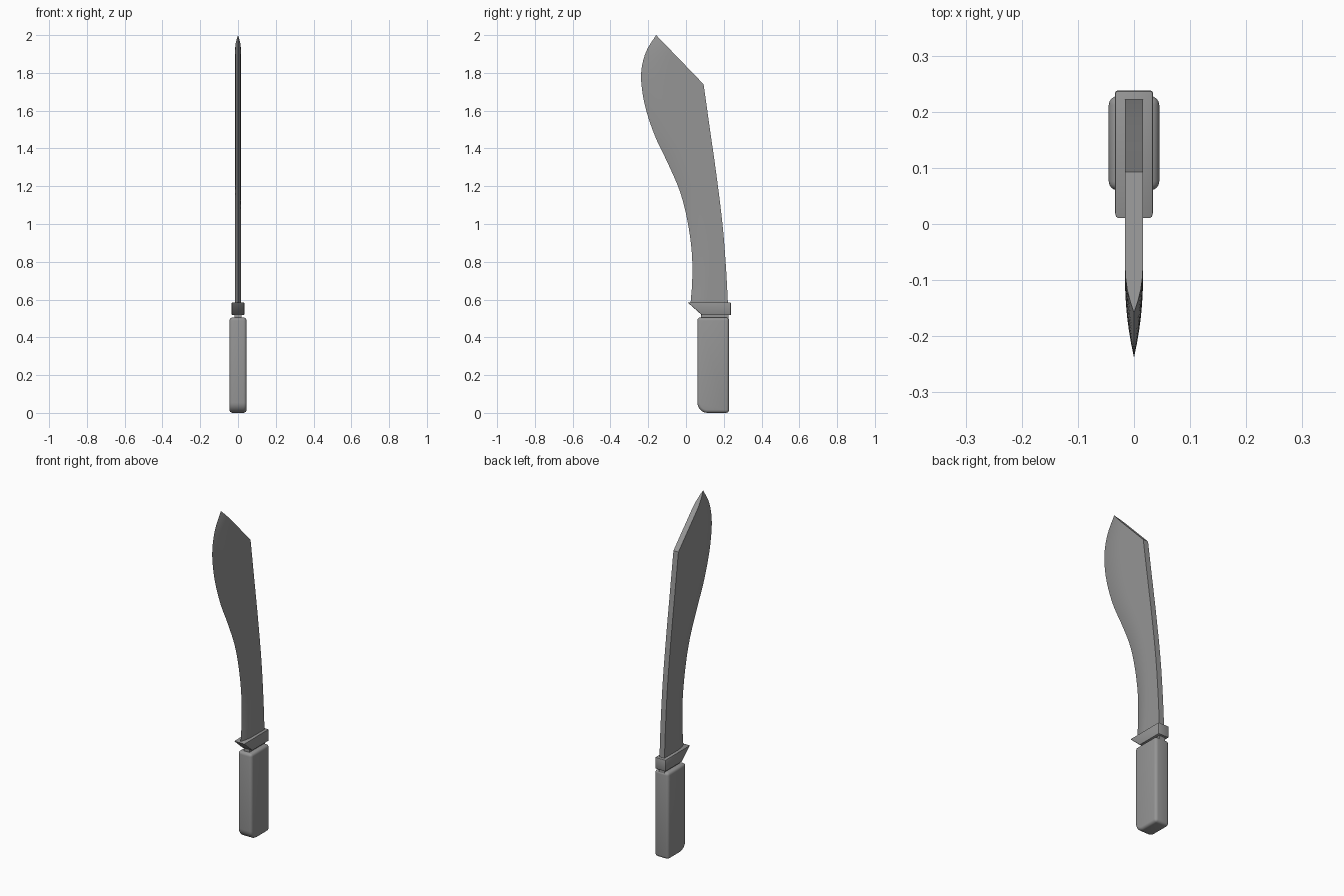
import bpy
import bmesh
from math import cos, sin, pi, radians

cube = bpy.data.objects.get("Cube")
if cube:
    bpy.data.objects.remove(cube, do_unlink=True)

grey = bpy.data.materials.new("plain grey")
grey.use_nodes = True
GREY = (0.3, 0.3, 0.3, 1)
grey.diffuse_color = GREY
grey.node_tree.nodes["Principled BSDF"].inputs["Base Color"].default_value = GREY


def finish(bm, name, angle=35):
    """Turn a bmesh into a named object, smooth with sharp edges kept."""
    bmesh.ops.recalc_face_normals(bm, faces=bm.faces[:])
    mesh = bpy.data.meshes.new(name)
    bm.to_mesh(mesh)
    bm.free()
    mesh.materials.append(grey)
    obj = bpy.data.objects.new(name, mesh)
    bpy.context.collection.objects.link(obj)
    bpy.ops.object.select_all(action="DESELECT")
    obj.select_set(True)
    bpy.context.view_layer.objects.active = obj
    bpy.ops.object.shade_smooth_by_angle(angle=radians(angle))
    return obj


def slab(name, profile, half, bevel=0, segments=1):
    """Extrude a (y, z) profile sideways and round its sharp edges."""
    bm = bmesh.new()
    face = bm.faces.new([bm.verts.new((-half, y, z)) for y, z in profile])
    new = bmesh.ops.extrude_face_region(bm, geom=[face])["geom"]
    verts = [v for v in new if isinstance(v, bmesh.types.BMVert)]
    bmesh.ops.translate(bm, verts=verts, vec=(2 * half, 0, 0))
    bmesh.ops.recalc_face_normals(bm, faces=bm.faces[:])
    if bevel:
        sharp = [e for e in bm.edges if e.calc_face_angle(0) > 0.5]
        bmesh.ops.bevel(bm, geom=sharp, offset=bevel, segments=segments,
                        profile=0.5, affect="EDGES", clamp_overlap=True)
    return finish(bm, name)


def curve_at(points, z):
    """Smooth curve through (z, y) points, sampled at a height."""
    def slope(i):
        a, b = points[max(i - 1, 0)], points[min(i + 1, len(points) - 1)]
        return (b[1] - a[1]) / (b[0] - a[0])
    i = 0
    while i < len(points) - 2 and z > points[i + 1][0]:
        i += 1
    (z0, y0), (z1, y1) = points[i], points[i + 1]
    h = z1 - z0
    t = (z - z0) / h
    return (y0 * (1 + 2 * t) * (1 - t) ** 2 + slope(i) * h * t * (1 - t) ** 2
            + y1 * t * t * (3 - 2 * t) + slope(i + 1) * h * t * t * (t - 1))


# Blade: flat spine, curved cutting edge and straight clipped point
EDGE = [(0.58, 0.024), (0.7, 0.033), (0.86, 0.03), (1.04, 0.003), (1.18, -0.035),
        (1.33, -0.1), (1.46, -0.162), (1.61, -0.213), (1.74, -0.236),
        (1.83, -0.234), (1.92, -0.208), (2.0, -0.158)]
SPINE = [(0.58, 0.222), (0.78, 0.211), (1.0, 0.193), (1.26, 0.161),
         (1.5, 0.127), (1.74, 0.093)]
BASE, CLIP, TIP = 0.58, 1.74, 2.0
THICK = 0.016
COLUMNS = 6

heights = [BASE + (CLIP - BASE) * i / 32 for i in range(33)]
heights += [CLIP + (TIP - CLIP) * i / 12 for i in range(1, 13)]

bm = bmesh.new()
rings = []
for z in heights:
    front = curve_at(EDGE, z)
    if z <= CLIP:
        back = curve_at(SPINE, z)
    else:
        back = 0.093 + (EDGE[-1][1] - 0.093) * (z - CLIP) / (TIP - CLIP)
    grind = 0.08 + 0.06 * min(1, (z - BASE) / 1.1)
    reach = min(grind, back - front)
    side = []
    for i in range(COLUMNS + 1):
        y = front + reach * i / COLUMNS
        t = (y - front) / grind
        side.append((THICK * (1 - (1 - t) ** 2), y))
    side.append((side[-1][0], back))
    outline = side + [(-x, y) for x, y in reversed(side[1:])]
    rings.append([bm.verts.new((x, y, z)) for x, y in outline])
for low, high in zip(rings, rings[1:]):
    for i in range(len(low)):
        j = (i + 1) % len(low)
        bm.faces.new((low[i], low[j], high[j], high[i]))
bm.faces.new(rings[0])
bmesh.ops.remove_doubles(bm, verts=bm.verts[:], dist=0.0002)
finish(bm, "blade", 30)

# Guard: wedge with its point toward the cutting edge
slab("guard", [(0.008, 0.585), (0.238, 0.585), (0.238, 0.517), (0.085, 0.517)],
     0.034, 0.005, 2)

# Neck: thin collar joining guard and handle
slab("neck", [(0.08, 0.53), (0.225, 0.53), (0.225, 0.49), (0.08, 0.49)], 0.018)

# Handle: rounded grip with a larger curve at the lower front corner
R = 0.055
corner = [(0.06 + R - R * cos(a), R - R * sin(a))
          for a in (pi / 2 * i / 8 for i in range(9))]
slab("handle", [(0.228, 0.505), (0.06, 0.505)] + corner + [(0.228, 0)],
     0.045, 0.016, 4)
